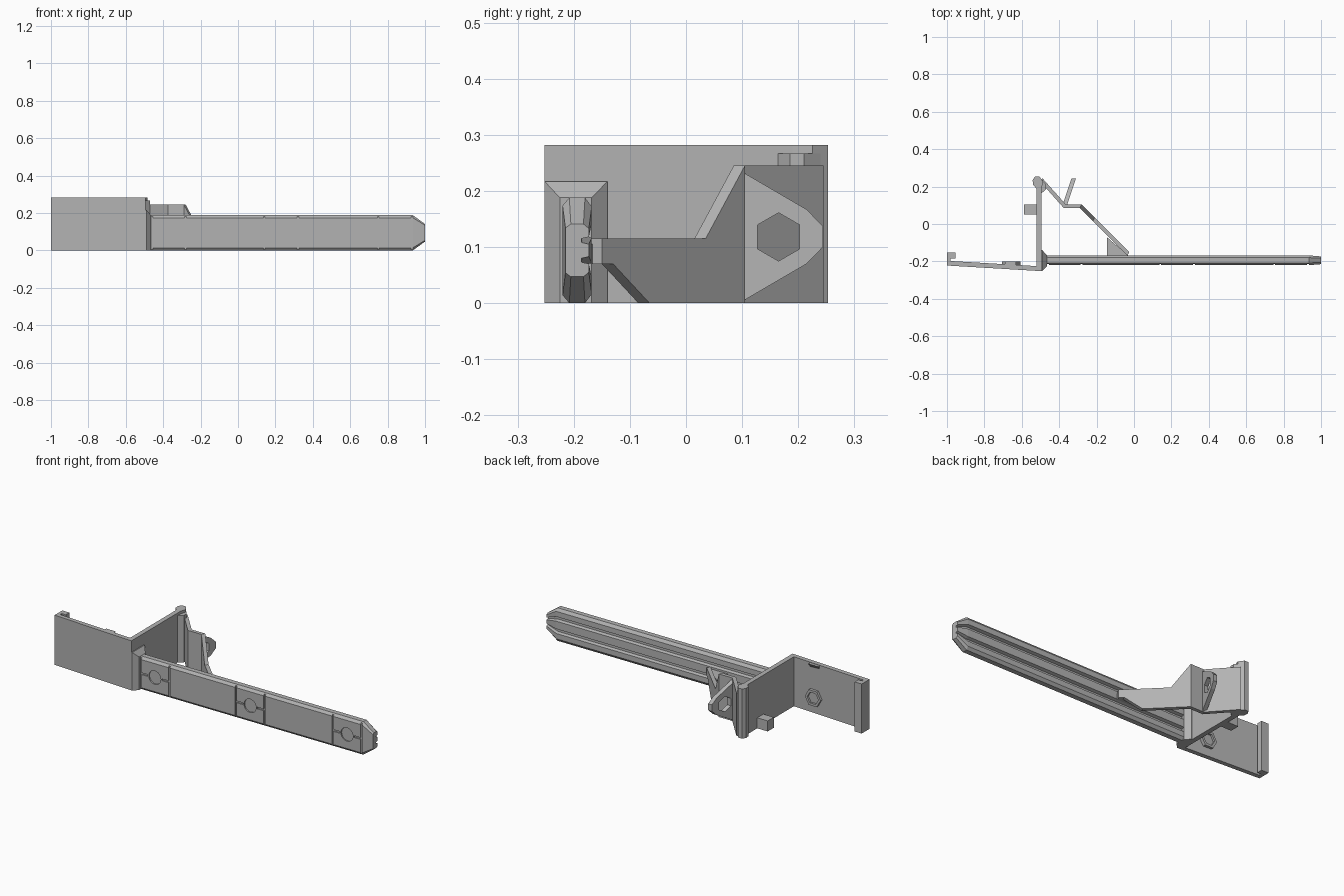
import bpy, bmesh, math
from mathutils import Vector

if "Cube" in bpy.data.objects:
    bpy.data.objects.remove(bpy.data.objects["Cube"], do_unlink=True)

grey = bpy.data.materials.new("plain grey")
grey.use_nodes = True
colour = (0.45, 0.45, 0.45, 1)
grey.diffuse_color = colour
grey.node_tree.nodes["Principled BSDF"].inputs["Base Color"].default_value = colour


def loft(name, rings):
    """Join equal-length rings of points and cap both ends."""
    bm = bmesh.new()
    loops = [[bm.verts.new(p) for p in ring] for ring in rings]
    n = len(loops[0])
    for a, b in zip(loops, loops[1:]):
        for i in range(n):
            j = (i + 1) % n
            bm.faces.new((a[i], a[j], b[j], b[i]))
    bm.faces.new(loops[0])
    bm.faces.new(loops[-1])
    bmesh.ops.recalc_face_normals(bm, faces=bm.faces)
    mesh = bpy.data.meshes.new(name)
    bm.to_mesh(mesh)
    bm.free()
    mesh.materials.append(grey)
    obj = bpy.data.objects.new(name, mesh)
    bpy.context.collection.objects.link(obj)
    return obj


def prism(name, outline, offset):
    pts = [Vector(p) for p in outline]
    return loft(name, [pts, [p + Vector(offset) for p in pts]])


def plan(name, outline, z0, z1):
    return prism(name, [(x, y, z0) for x, y in outline], (0, 0, z1 - z0))


def box(name, x0, x1, y0, y1, z0, z1):
    return plan(name, [(x0, y0), (x1, y0), (x1, y1), (x0, y1)], z0, z1)


def circle(cx, cz, r, n, turn=0):
    angles = [turn + math.tau * i / n for i in range(n)]
    return [(cx + r * math.cos(a), cz + r * math.sin(a)) for a in angles]


def cut(obj, cutter):
    mod = obj.modifiers.new("cut", "BOOLEAN")
    mod.operation = "DIFFERENCE"
    mod.solver = "EXACT"
    mod.object = cutter
    cutter.hide_render = True
    bpy.context.view_layer.objects.active = obj
    bpy.ops.object.modifier_apply(modifier=mod.name)
    bpy.data.objects.remove(cutter, do_unlink=True)


# L-shaped body: front plate with hooked lip, and side wall with thick rear edge
plan("body", [
    (-1, -.222), (-.495, -.252), (-.495, .19), (-.485, .225), (-.505, .253),
    (-.53, .253), (-.542, .235), (-.54, .21), (-.522, .19), (-.522, -.225),
    (-.98, -.198), (-.98, -.185), (-.955, -.185), (-.955, -.152), (-1, -.152),
], 0, .282)

# Flared root where the arm meets the wall
def ring(x, y0, y1, top):
    return [(x, y0, 0), (x, y1, 0), (x, y1, top), (x, y0, top)]

loft("arm_root", [ring(-.5, -.252, -.14, .217), ring(-.49, -.252, -.14, .217),
                  ring(-.465, -.225, -.168, .188)])

# Long arm: chamfered front, two grooves along the back, tapered tip
mid_y, mid_z = -.194, .094
half = [(-.22, 0), (-.22, .08), (-.208, .094), (-.18, .094), (-.168, .078),
        (-.168, .048), (-.184, .042), (-.184, .028), (-.168, .022)]
profile = half[1:] + [(y, -z) for y, z in half[:0:-1]]


def section(x, sy, sz):
    return [(x, mid_y + (y - mid_y) * sy, mid_z + z * sz) for y, z in profile]


arm = loft("arm", [section(-.48, 1, 1), section(.935, 1, 1), section(1, .8, .5)])

# Shallow panel lines and round recesses on the arm front
front, depth, line = -.22, .007, .005
for cx in (-.37, .23, .84):
    for side in (-1, 1):
        x = cx + side * .09
        cut(arm, box("slot", x - line, x + line, front - .02, front + depth, -.02, .21))
        a, b = sorted((cx + side * .045, x))
        cut(arm, box("slot", a, b, front - .02, front + depth,
                     mid_z - line, mid_z + line))
    disc = [(x, front - .02, z) for x, z in circle(cx, mid_z, .038, 24)]
    cut(arm, prism("recess", disc, (0, .02 + depth, 0)))

# Bent diagonal brace from the wall's rear edge down to the arm
stations = [(-.5, .225, 0, .237), (-.375, .085, 0, .237), (-.29, .085, 0, .237),
            (-.22, .015, 0, .107), (-.12, -.085, 0, .107),
            (-.055, -.15, .07, .107), (-.035, -.17, .07, .107)]
loft("brace", [[(x, y, a), (x + .01, y + .02, a), (x + .01, y + .02, b + .008),
                (x, y, b + .008)] for x, y, a, b in stations])
plan("brace_web", [(-.145, -.07), (-.145, -.17), (-.03, -.17)], .07, .105)
plan("wall_gusset", [(-.5, .16), (-.47, .185), (-.47, .21), (-.495, .24)], 0, .267)

# Slanted tab with a hexagonal hole
def slant(points, shift):
    return [(-.382 + shift + (y - .1) * .33, y, z) for y, z in points]

tab = prism("tab", slant([(.095, 0), (.095, .237), (.215, .167), (.244, .137),
                          (.244, .1), (.215, .07)], 0), (.024, 0, 0))
cut(tab, prism("hole", slant(circle(.165, .118, .043, 6, math.pi / 2), -.05),
               (.15, 0, 0)))

# Small block on the outer side of the wall
box("wall_block", -.588, -.515, .05, .105, 0, .06)

# Hexagonal boss and small catch on the inner side of the plate
boss = prism("hex_boss", [(x, -.225, z) for x, z in circle(-.657, .09, .05, 6)],
             (0, .024, 0))
cut(boss, prism("hole", [(x, -.212, z) for x, z in circle(-.657, .09, .035, 6)],
                (0, .05, 0)))
prism("plate_catch", [(-.69, -.225, .28), (-.69, -.2, .28), (-.69, -.225, .25)],
      (.06, 0, 0))
